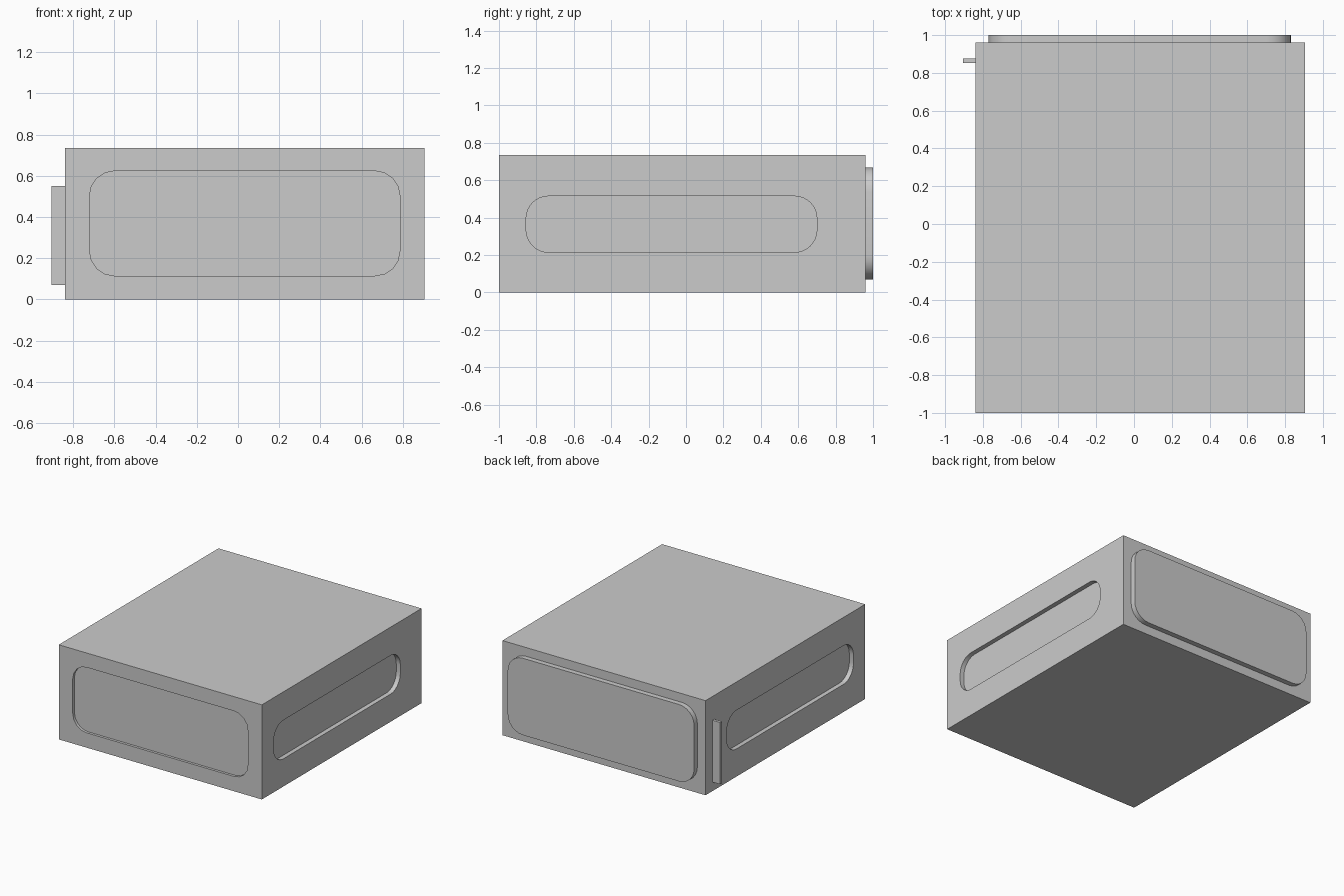
import bpy, bmesh
from math import sin, cos, pi
from mathutils import Vector

if "Cube" in bpy.data.objects:
    bpy.data.objects.remove(bpy.data.objects["Cube"])


def make_object(name, bm):
    bmesh.ops.recalc_face_normals(bm, faces=bm.faces)
    mesh = bpy.data.meshes.new(name)
    bm.to_mesh(mesh)
    bm.free()
    ob = bpy.data.objects.new(name, mesh)
    bpy.context.collection.objects.link(ob)
    return ob


def box(name, lo, hi):
    bm = bmesh.new()
    bmesh.ops.create_cube(bm, size=1)
    for v in bm.verts:
        v.co = [lo[i] + (hi[i] - lo[i]) * (v.co[i] + 0.5) for i in range(3)]
    return make_object(name, bm)


def rounded_slab(name, axis, u, z, depth, radius, segments):
    """Rounded rectangle over u and z, extruded along axis ('X' or 'Y')."""
    bm = bmesh.new()
    centres = [(u[1] - radius, z[1] - radius), (u[0] + radius, z[1] - radius),
               (u[0] + radius, z[0] + radius), (u[1] - radius, z[0] + radius)]
    verts = []
    for corner, (cu, cz) in enumerate(centres):
        for i in range(segments + 1):
            a = (corner + i / segments) * pi / 2
            pu, pz = cu + radius * cos(a), cz + radius * sin(a)
            verts.append(bm.verts.new((depth[0], pu, pz) if axis == 'X' else (pu, depth[0], pz)))
    face = bm.faces.new(verts)
    shift = depth[1] - depth[0]
    out = bmesh.ops.extrude_face_region(bm, geom=[face], use_keep_orig=True)
    moved = [g for g in out['geom'] if isinstance(g, bmesh.types.BMVert)]
    bmesh.ops.translate(bm, verts=moved, vec=Vector((shift, 0, 0) if axis == 'X' else (0, shift, 0)))
    return make_object(name, bm)


def smooth(ob):
    bpy.ops.object.select_all(action='DESELECT')
    bpy.context.view_layer.objects.active = ob
    ob.select_set(True)
    bpy.ops.object.shade_smooth_by_angle()


# Main body
X0, X1, Y1, H = -0.84, 0.905, 0.96, 0.735
body = box("body", (X0, -1, 0), (X1, Y1, H))

# Recessed panels on the front and both sides
side = dict(axis='X', u=(-0.855, 0.70), z=(0.215, 0.515), radius=0.12, segments=8)
cutters = [
    rounded_slab("front_recess_cutter", 'Y', (-0.72, 0.785), (0.115, 0.623), (-1.1, -0.98), 0.12, 4),
    rounded_slab("right_recess_cutter", depth=(X1 - 0.035, X1 + 0.1), **side),
    rounded_slab("left_recess_cutter", depth=(X0 - 0.1, X0 + 0.035), **side),
]
for cutter in cutters:
    mod = body.modifiers.new(cutter.name, 'BOOLEAN')
    mod.operation = 'DIFFERENCE'
    mod.solver = 'EXACT'
    mod.object = cutter

# Bake the recesses into the body and drop the cutters
bpy.context.view_layer.update()
deps = bpy.context.evaluated_depsgraph_get()
body_mesh = bpy.data.meshes.new_from_object(body.evaluated_get(deps))
body.modifiers.clear()
body.data = body_mesh
for cutter in cutters:
    bpy.data.objects.remove(cutter)
smooth(body)

# Raised panel on the back
back = rounded_slab("back_panel", 'Y', (-0.77, 0.832), (0.07, 0.667), (Y1 - 0.01, 1), 0.13, 6)
smooth(back)

# Small upright fin on the left side
box("side_fin", (-0.905, 0.853, 0.07), (X0 + 0.01, 0.875, 0.55))
